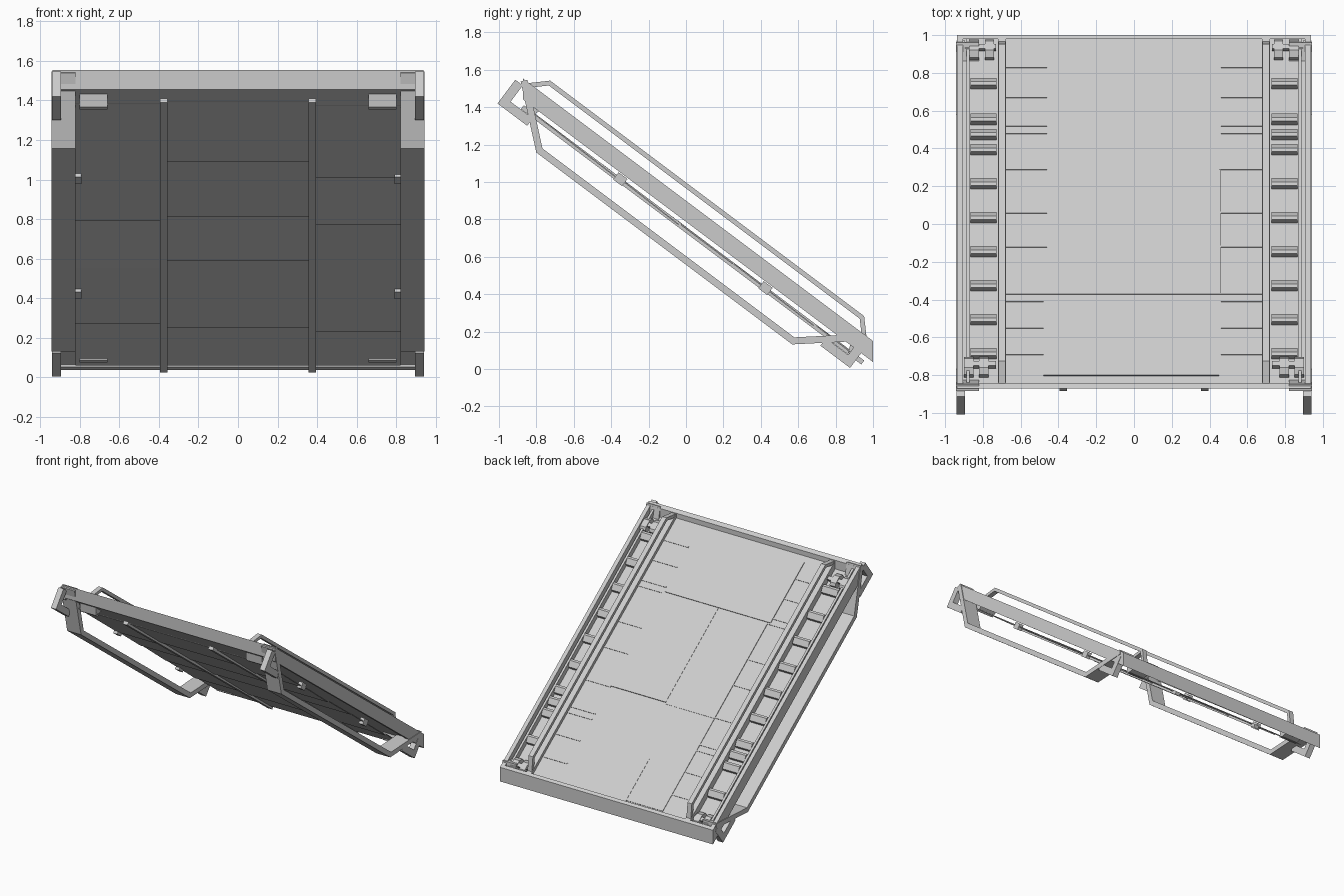
import bpy, bmesh, random
from mathutils import Vector

if "Cube" in bpy.data.objects:
    bpy.data.objects.remove(bpy.data.objects["Cube"])

random.seed(4)

# Ramp frame of reference: s runs down the slope, n is normal to it (3-4-5 slope)
def to_yz(s, n):
    return 0.8 * s + 0.6 * n, 0.8 - 0.6 * s + 0.8 * n

def s_at(y, n):
    return (y - 0.6 * n) / 0.8

def prism(name, x0, x1, profile):
    """Extrude an (s, n) profile across x."""
    bm = bmesh.new()
    a = [bm.verts.new((x0, *to_yz(*p))) for p in profile]
    b = [bm.verts.new((x1, *to_yz(*p))) for p in profile]
    bm.faces.new(a)
    bm.faces.new(b[::-1])
    k = len(a)
    for i in range(k):
        j = (i + 1) % k
        bm.faces.new((a[j], a[i], b[i], b[j]))
    bmesh.ops.recalc_face_normals(bm, faces=bm.faces)
    me = bpy.data.meshes.new(name)
    bm.to_mesh(me)
    bm.free()
    ob = bpy.data.objects.new(name, me)
    bpy.context.collection.objects.link(ob)

def pair(name, x0, x1, profile):
    for side, k in (("right", 1), ("left", -1)):
        prism(f"{name}_{side}", k * x0, k * x1, profile)

def block(s0, s1, n0, n1):
    return [(s0, n0), (s1, n0), (s1, n1), (s0, n1)]

def plumb(y0, y1, n0, n1):
    """Slab profile whose two ends are vertical."""
    return [(s_at(y0, n1), n1), (s_at(y1, n1), n1), (s_at(y1, n0), n0), (s_at(y0, n0), n0)]

def strip(path, t):
    """Mitred flat bar following an open path, thickened to one side."""
    pts = [Vector(p) for p in path]
    dirs = [(b - a).normalized() for a, b in zip(pts, pts[1:])]
    nor = [Vector((-d.y, d.x)) for d in dirs]
    off = []
    for i, p in enumerate(pts):
        a, b = nor[max(i - 1, 0)], nor[min(i, len(nor) - 1)]
        off.append(p + (a + b) * (t / (1 + a.dot(b))))
    return [tuple(p) for p in pts + off[::-1]]

# Deck, channel floors and surrounding frame
DECK = 0.05
prism("deck", -0.69, 0.69, plumb(-0.86, 0.99, 0.0, DECK))
pair("channel_floor", 0.69, 0.91, plumb(-0.86, 0.99, 0.0, 0.025))
pair("side_beam", 0.905, 0.937, plumb(-0.872, 1.0, -0.01, 0.08))
prism("upper_end_beam", -0.937, 0.937, plumb(-0.872, -0.845, 0.0, 0.08))
prism("lower_end_beam", -0.937, 0.937, plumb(0.98, 1.0, -0.01, 0.08))

# Step channel walls and raised guard rails
pair("channel_wall", 0.677, 0.72, plumb(-0.845, 0.98, 0.02, 0.075))
pair("channel_ledge", 0.87, 0.888, plumb(-0.845, 0.98, 0.02, 0.065))
pair("guard_rail", 0.68, 0.718,
     strip([(-1.13, 0.06), (-1.026, 0.158), (1.072, 0.158), (1.165, 0.06)], -0.025))

# Step treads
for i, y in enumerate((0.75, 0.56, 0.48, 0.40, 0.22, 0.04, -0.14, -0.32, -0.50, -0.68)):
    s = s_at(y, 0.05)
    pair(f"tread_{i}", 0.728, 0.865,
         [(s - 0.025, 0.02), (s + 0.03, 0.02), (s + 0.03, 0.05), (s - 0.012, 0.072), (s - 0.03, 0.065)])

# Clamps at the channel ends
for end, y, shift in (("lower", 0.93, 0), ("upper", -0.75, 0.03)):
    s = s_at(y, 0.05)
    for j, x in enumerate((0.74 + shift, 0.82 + shift)):
        pair(f"{end}_clamp_{j}", x, x + 0.05,
             [(s - 0.06, 0.02), (s + 0.05, 0.02), (s + 0.05, 0.06),
              (s + 0.03, 0.075), (s - 0.03, 0.075), (s - 0.06, 0.05)])
    pair(f"{end}_clamp_pin", 0.73, 0.895, block(s - 0.015, s + 0.015, 0.045, 0.07))

# Patchwork plates on the deck: x0, x1, y0, y1, height above deck
plates = [(-0.14, 0.44, 0.66, 0.96, 0.006), (-0.46, -0.14, 0.30, 0.95, 0.004),
          (-0.14, 0.45, 0.29, 0.66, 0.003), (-0.46, -0.025, -0.37, 0.30, 0.005),
          (-0.025, 0.46, -0.37, 0.29, 0.007), (-0.48, 0.45, -0.80, -0.375, 0.006)]
for i, (x0, x1, y0, y1, h) in enumerate(plates):
    n = DECK + h
    prism(f"deck_plate_{i}", x0, x1, block(s_at(y0, n), s_at(y1, n), DECK - 0.01, n))

# Short cross ribs at both edges of the deck
for i, y in enumerate((0.83, 0.67, 0.52, 0.48, 0.29, 0.06, -0.12, -0.37, -0.41, -0.55, -0.69)):
    s = s_at(y, DECK)
    pair(f"deck_rib_{i}", 0.46, 0.68, block(s - 0.004, s + 0.004, DECK - 0.01, DECK + 0.004))

# Thin uneven underside sheets in three columns, split at seam heights
columns = [(-0.82, -0.375, (1.38, 1.01, 0.79, 0.55, 0.27, 0.06)),
           (-0.375, 0.37, (1.39, 1.09, 0.81, 0.59, 0.25, 0.06)),
           (0.37, 0.82, (1.37, 1.01, 0.77, 0.56, 0.23, 0.06))]
for c, (x0, x1, seams) in enumerate(columns):
    for i, (za, zb) in enumerate(zip(seams, seams[1:])):
        na, nb = -0.036 - 0.006 * random.random(), -0.042 - 0.008 * random.random()
        sa, sb = (0.8 + 0.8 * na - za) / 0.6, (0.8 + 0.8 * nb - zb) / 0.6
        prism(f"under_sheet_{c}_{i}", x0, x1, [(sa, na), (sb, nb), (sb, nb + 0.006), (sa, na + 0.006)])

# Underside runners, small brackets and end lugs
pair("under_runner", 0.355, 0.395, block(-1.06, 1.215, -0.058, -0.032))
for i, s in enumerate((-0.41, 0.56)):
    pair(f"under_bracket_{i}", 0.79, 0.825, block(s - 0.03, s + 0.03, -0.063, -0.015))
for name, k, s in (("upper", 1, -1.06), ("lower", -1, 1.19)):
    pair(f"{name}_under_lug", 0.66, 0.80,
         [(s, 0.005), (s + k * 0.05, -0.05), (s + k * 0.07, -0.05), (s + k * 0.09, 0.005)])

# Wide support rails beneath each side
pair("support_rail", 0.82, 0.942,
     strip([(-1.15, 0.06), (-0.855, -0.194), (0.855, -0.194), (1.16, 0.06)], 0.037))

# Angled feet at the four corners
for name, k in (("lower", 1), ("upper", -1)):
    pair(f"{name}_foot", 0.895, 0.94,
         strip([(k * 1.178, 0.05), (k * 1.178, -0.109), (k * 0.98, -0.109)], -0.05 * k))
